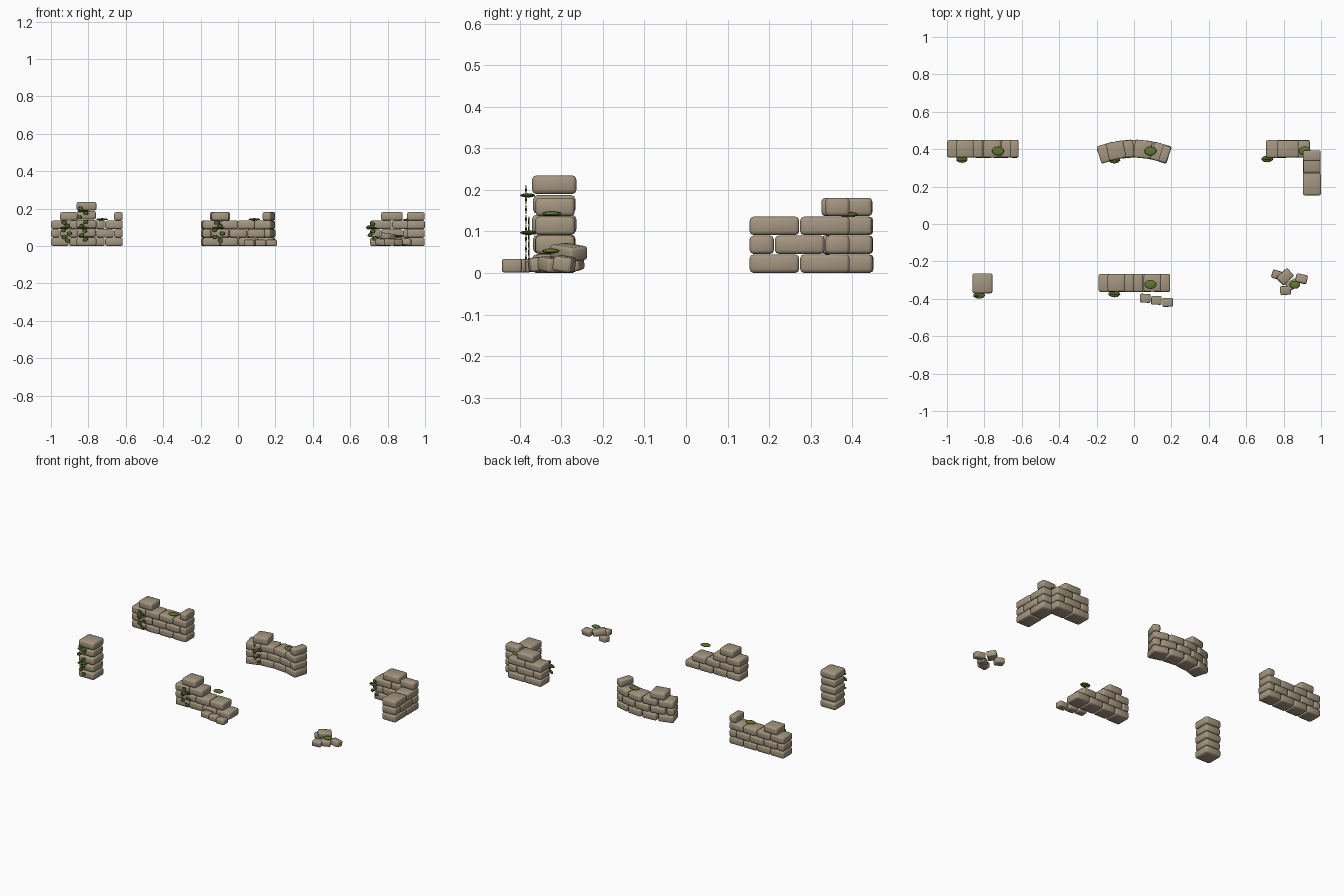
import bpy, bmesh, math, random
from mathutils import Matrix, Vector, Euler

if "Cube" in bpy.data.objects:
    bpy.data.objects.remove(bpy.data.objects["Cube"])

random.seed(4)


def material(name, rgb):
    m = bpy.data.materials.new(name)
    m.diffuse_color = (*rgb, 1)
    m.use_nodes = True
    m.node_tree.nodes["Principled BSDF"].inputs["Base Color"].default_value = m.diffuse_color
    return m


STONE = material("weathered stone", (0.37, 0.305, 0.215))
MOSS = material("moss green", (0.125, 0.18, 0.03))
LEAF = material("dark leaf green", (0.075, 0.125, 0.022))

ROW, GAP = 0.0455, 0.0025


def finish(bm, name, mat):
    me = bpy.data.meshes.new(name)
    bm.to_mesh(me)
    bm.free()
    me.materials.append(mat)
    for p in me.polygons:
        p.use_smooth = True
    ob = bpy.data.objects.new(name, me)
    bpy.context.collection.objects.link(ob)
    return ob


def stone(bm, centre, size, rot=(0, 0, 0), bevel=0.009):
    """One rounded block added to a mesh."""
    part = bmesh.new()
    bmesh.ops.create_cube(part, size=1, matrix=Matrix.Diagonal((*size, 1)))
    bmesh.ops.bevel(part, geom=part.edges[:], offset=bevel, segments=2,
                    profile=0.5, affect='EDGES')
    part.transform(Matrix.Translation(centre) @ Euler(rot).to_matrix().to_4x4())
    tmp = bpy.data.meshes.new("tmp")
    part.to_mesh(tmp)
    part.free()
    bm.from_mesh(tmp)
    bpy.data.meshes.remove(tmp)


def course(length, brick, offset):
    """Start and end of every brick in one row, in running bond."""
    cuts = [0.0]
    s = brick / 2 if offset else brick
    while s < length - 1e-4:
        cuts.append(s)
        s += brick
    cuts.append(length)
    return list(zip(cuts[:-1], cuts[1:]))


def wall(name, place, length, brick, keep):
    """place(s) gives centre x, y and turn; keep[row] lists the bricks left standing."""
    bm = bmesh.new()
    for row, kept in enumerate(keep):
        for i, (a, b) in enumerate(course(length, brick, row % 2)):
            if i not in kept:
                continue
            x, y, turn = place((a + b) / 2)
            depth = 0.094 + random.uniform(-0.003, 0.003)
            stone(bm, (x, y, ROW * row + 0.0225),
                  (b - a - GAP, depth, 0.044), (0, 0, turn))
    return finish(bm, name, STONE)


def along_x(x0, y):
    return lambda s: (x0 + s, y, 0)


def along_y(x, y0):
    return lambda s: (x, y0 + s, math.pi / 2)


def along_arc(y_top, radius, length):
    def place(s):
        a = (s - length / 2) / radius
        return radius * math.sin(a), y_top - radius * (1 - math.cos(a)), -a
    return place


FULL, HALF = range(4), range(5)

# Walls
wall("straight_wall", along_x(-1.0, 0.402), 0.385, 0.09625, [FULL, HALF, FULL, (1, 4)])
wall("curved_wall", along_arc(0.402, 0.5, 0.385), 0.385, 0.09625,
     [FULL, HALF, FULL, (1, 4)])
wall("broken_wall", along_x(-0.19, -0.315), 0.385, 0.09625,
     [FULL, (0, 1, 2, 3), (0, 1), (1,)])
wall("corner_wall_back", along_x(0.705, 0.402), 0.236, 0.118,
     [range(2), range(3), range(2), (1,)])
wall("corner_wall_side", along_y(0.951, 0.152), 0.243, 0.1215,
     [range(2), range(3), range(2), (2,)])

# Pillar of stacked blocks
bm = bmesh.new()
for i in range(5):
    w = 0.107 if i % 2 == 0 else 0.102
    stone(bm, (-0.81, -0.317, 0.0475 * i + 0.0225), (w, w, 0.0455), bevel=0.011)
finish(bm, "pillar", STONE)

# Fallen bricks by the broken wall
bm = bmesh.new()
for i in range(3):
    stone(bm, (0.06 + 0.06 * i, -0.397 - 0.011 * i, 0.0175), (0.056, 0.047, 0.033),
          (0, 0, -0.06 + 0.04 * i), 0.006)
finish(bm, "fallen_bricks", STONE)

# Rubble heap
bm = bmesh.new()
for c, s, r in [
    ((0.765, -0.272, 0.022), (0.055, 0.044, 0.034), (0.1, 0.1, -0.3)),
    ((0.81, -0.355, 0.021), (0.058, 0.046, 0.034), (0.12, 0, 0.1)),
    ((0.895, -0.293, 0.022), (0.062, 0.046, 0.036), (-0.15, 0.05, -0.2)),
    ((0.845, -0.325, 0.02), (0.06, 0.048, 0.034), (0, 0.1, 0.5)),
    ((0.808, -0.282, 0.05), (0.078, 0.056, 0.034), (0.1, 0.12, 0.75)),
]:
    stone(bm, c, s, r, 0.007)
finish(bm, "rubble_heap", STONE)


def pad(name, centre, size, mat):
    """Flattened cushion of growth."""
    bm = bmesh.new()
    bmesh.ops.create_uvsphere(bm, u_segments=14, v_segments=8, radius=1,
                              matrix=Matrix.Translation(centre) @ Matrix.Diagonal((*size, 1)))
    return finish(bm, name, mat)


# Moss cushions
for name, x, y, z, r in [("straight", -0.727, 0.39, 0.143, 0.032),
                         ("curved", 0.088, 0.39, 0.143, 0.032),
                         ("broken", 0.088, -0.323, 0.143, 0.032),
                         ("corner", 0.913, 0.39, 0.141, 0.032),
                         ("rubble", 0.86, -0.325, 0.053, 0.028)]:
    pad(name + "_moss", (x, y, z), (r, r * 0.75, 0.006), MOSS)


def vine(name, x, y, low, high, pads, count):
    """Thin leaves hanging down the front face, with a few leafy cushions."""
    bm = bmesh.new()
    for i in range(count):
        z = low + (high - low) * i / (count - 1)
        side = (-1 if i % 2 else 1) * random.uniform(0.006, 0.022)
        m = (Matrix.Translation((x + side, y, z))
             @ Matrix.Rotation(random.uniform(-0.8, 0.8), 4, 'Y')
             @ Matrix.Diagonal((0.014, 0.002, 0.011, 1)))
        bmesh.ops.create_uvsphere(bm, u_segments=8, v_segments=6, radius=1, matrix=m)
    finish(bm, name + "_vine_leaves", LEAF)
    for i, z in enumerate(pads):
        pad(f"{name}_vine_cushion_{i + 1}", (x, y + 0.004, z), (0.031, 0.018, 0.005), LEAF)


vine("straight", -0.92, 0.341, 0.03, 0.125, (0.097,), 6)
vine("curved", -0.105, 0.338, 0.03, 0.125, (0.097,), 6)
vine("broken", -0.105, -0.378, 0.03, 0.125, (0.097,), 6)
vine("corner", 0.712, 0.344, 0.04, 0.12, (0.097,), 5)
vine("pillar", -0.828, -0.385, 0.035, 0.2, (0.097, 0.187), 8)
